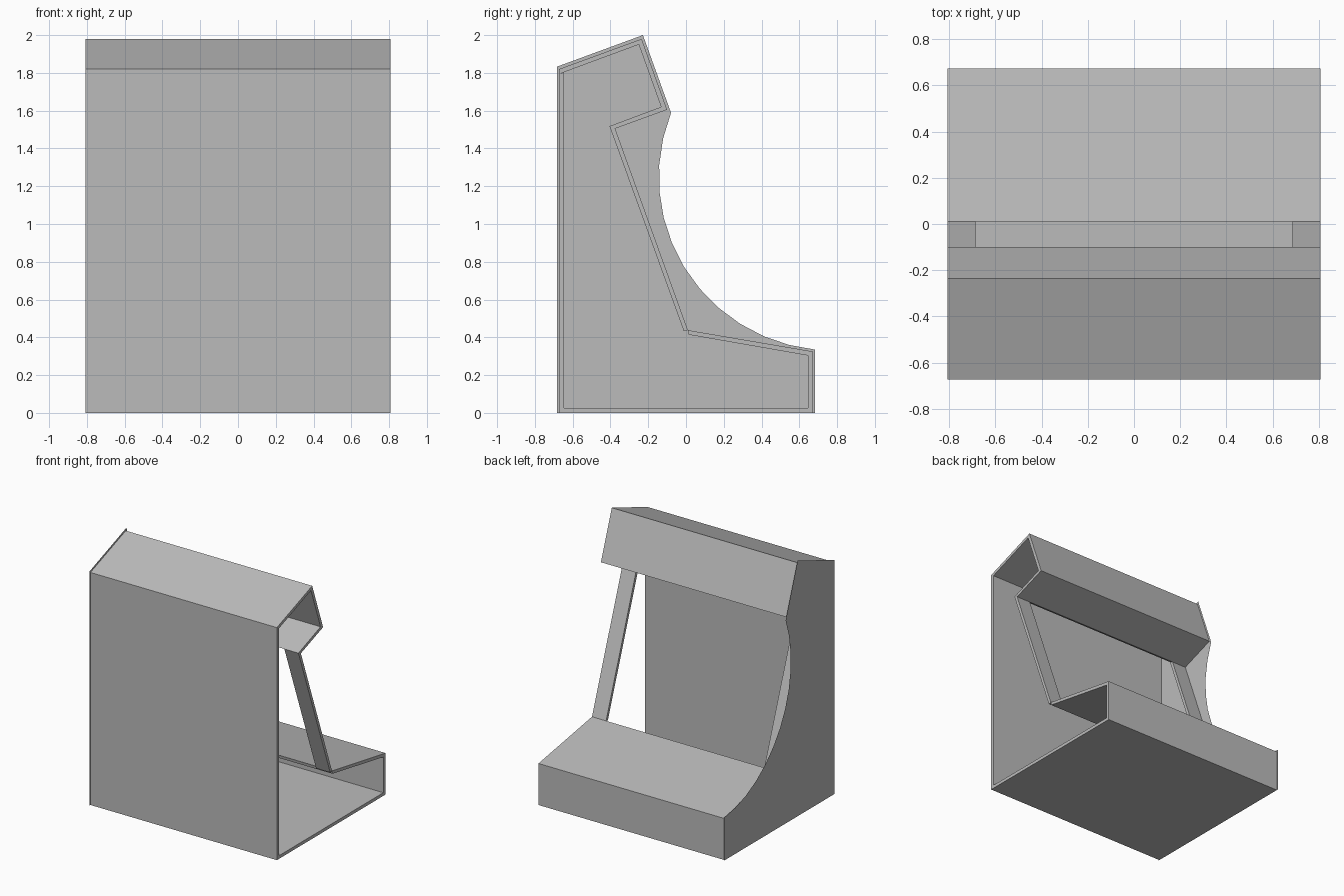
import bpy
import bmesh
from math import sin, cos, radians

cube = bpy.data.objects.get("Cube")
if cube:
    bpy.data.objects.remove(cube, do_unlink=True)

HALF = 0.807    # half the cabinet width
STRIP = 0.685   # inner edge of the screen supports
EDGE = 0.672    # outer depth of the shell
WALL = 0.645    # inner depth of the shell

grey = bpy.data.materials.new("plain grey")
grey.use_nodes = True
grey.diffuse_color = (0.5, 0.5, 0.5, 1)
grey.node_tree.nodes["Principled BSDF"].inputs["Base Color"].default_value = (0.5, 0.5, 0.5, 1)


def plate(name, profile, x0=-HALF, x1=HALF):
    """Extrude a (y, z) profile along x; with x0 == x1 it stays a flat sheet."""
    bm = bmesh.new()
    face = bm.faces.new([bm.verts.new((x0, y, z)) for y, z in profile])
    if x1 != x0:
        out = bmesh.ops.extrude_face_region(bm, geom=[face])
        moved = [v for v in out["geom"] if isinstance(v, bmesh.types.BMVert)]
        bmesh.ops.translate(bm, verts=moved, vec=(x1 - x0, 0, 0))
        bmesh.ops.recalc_face_normals(bm, faces=bm.faces)
    else:
        face.normal_update()
        if face.normal.x > 0:
            face.normal_flip()
    mesh = bpy.data.meshes.new(name)
    bm.to_mesh(mesh)
    bm.free()
    mesh.materials.append(grey)
    obj = bpy.data.objects.new(name, mesh)
    bpy.context.collection.objects.link(obj)


# Shell corners, outer and inner
top_out, top_in = (-0.235, 1.98), (-0.25, 1.95)
lip_out, lip_in = (-0.1, 1.605), (-0.132, 1.62)
recess_out, recess_in = (-0.375, 1.505), (-0.405, 1.518)
fold_out, fold_in = (0.01, 0.438), (0.015, 0.414)

# Base and upright walls
plate("base_board", [(-EDGE, 0), (EDGE, 0), (EDGE, 0.025), (-EDGE, 0.025)])
plate("tall_wall", [(-EDGE, 0.025), (-WALL, 0.025), (-WALL, 1.803), (-EDGE, 1.794)])
plate("short_wall", [(WALL, 0.025), (EDGE, 0.025), (EDGE, 0.299), (WALL, 0.304)])

# Hood
plate("hood_top", [(-EDGE, 1.794), top_in, top_out, (-EDGE, 1.82)])
plate("hood_face", [top_in, lip_in, lip_out, top_out])
plate("hood_underside", [lip_in, recess_in, recess_out, lip_out])

# Sloping control deck
plate("control_deck", [fold_in, (EDGE, 0.299), (EDGE, 0.325), fold_out])

# Screen supports on both sides of the opening
for side, a, b in (("left", STRIP, HALF), ("right", -HALF, -STRIP)):
    plate(side + "_screen_support", [recess_in, recess_out, fold_out, (-0.012, 0.434)], a, b)

# Side panel with its curved cutaway
arc = []
for i in range(13):
    t = radians(158.4 + (264.2 - 158.4) * i / 12)
    arc.append((0.778 + 0.922 * cos(t), 1.25 + 0.92 * sin(t)))
plate("right_side_panel",
      [(-0.683, 0), (-0.683, 1.833), (-0.228, 2.0)] + arc + [(0.683, 0.335), (0.683, 0)],
      -HALF, -HALF)
